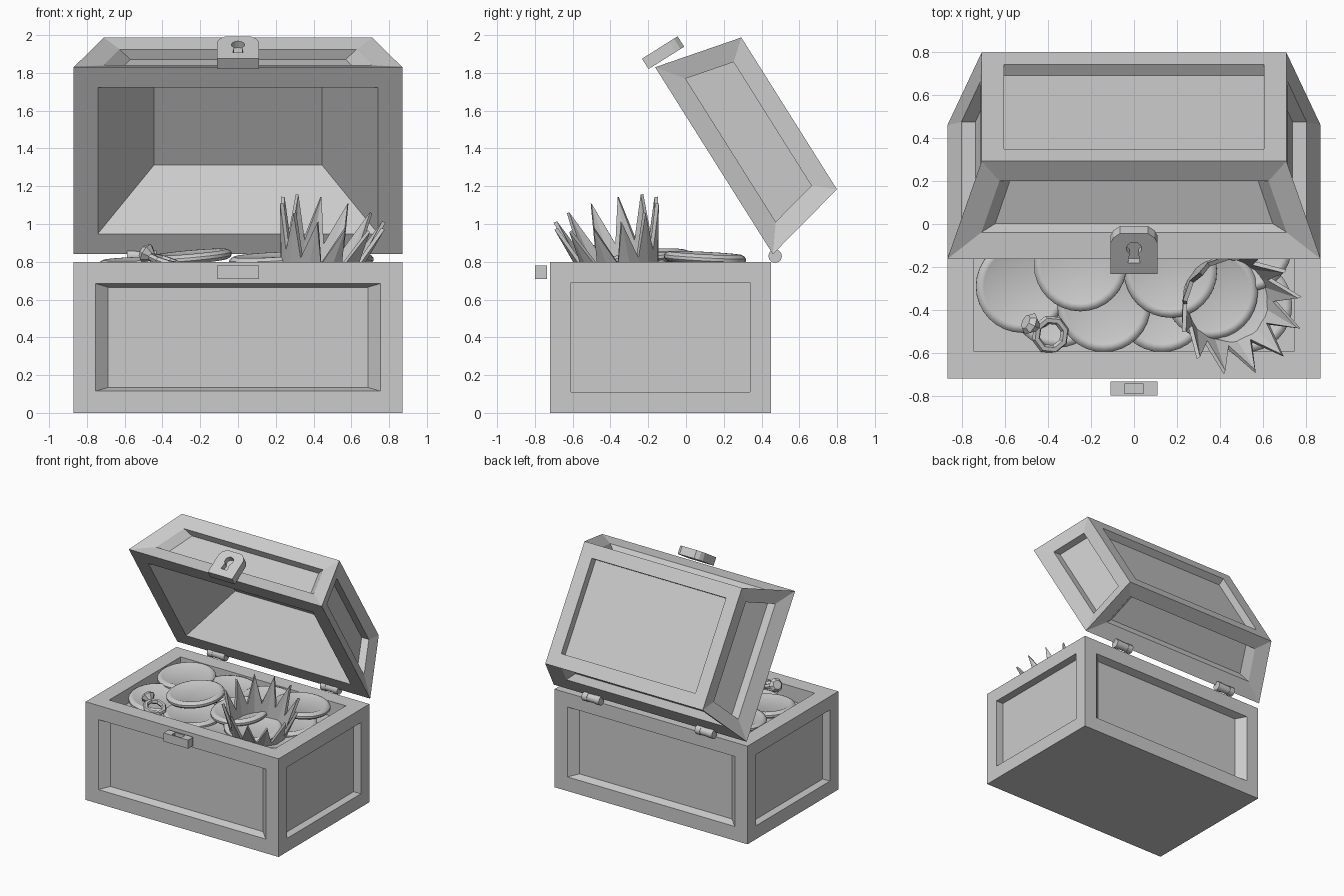
import bpy, bmesh, math
from mathutils import Matrix, Vector

if "Cube" in bpy.data.objects:
    bpy.data.objects.remove(bpy.data.objects["Cube"])

LID = Matrix.Translation((0, 0.46, 0.84)) @ Matrix.Rotation(math.radians(-57.8), 4, 'X')


def finish(name, bm, matrix=None, smooth=False):
    bmesh.ops.recalc_face_normals(bm, faces=bm.faces)
    me = bpy.data.meshes.new(name)
    bm.to_mesh(me)
    bm.free()
    if matrix is not None:
        me.transform(matrix)
    ob = bpy.data.objects.new(name, me)
    bpy.context.collection.objects.link(ob)
    if smooth:
        activate(ob)
        bpy.ops.object.shade_smooth_by_angle(angle=math.radians(35))
    return ob


def activate(ob):
    bpy.ops.object.select_all(action='DESELECT')
    ob.select_set(True)
    bpy.context.view_layer.objects.active = ob


def recess(bm, direction, margin, depth, scale=(1, 1, 1), dish=0):
    """Inset the outer face looking along direction (frame dished by dish) and sink it."""
    d = Vector(direction)
    face = max(bm.faces, key=lambda f: (f.normal.dot(d) > 0.7, f.calc_center_median().dot(d)))
    bmesh.ops.inset_individual(bm, faces=[face], thickness=margin, use_even_offset=True)
    for v in face.verts:
        v.co -= d * dish
    face = bmesh.ops.extrude_discrete_faces(bm, faces=[face])['faces'][0]
    c = face.calc_center_median()
    for v in face.verts:
        o = v.co - c
        v.co = c + Vector([o[i] * scale[i] for i in range(3)]) - d * depth
    bm.normal_update()


def shell(name, bottom, top, height, y_mid, z0, opening, dish, matrix=None):
    """Tapered box with panelled sides and an open hollow."""
    bm = bmesh.new()
    bmesh.ops.create_cube(bm, size=2)
    for v in bm.verts:
        sx, sy = top if v.co.z > 0 else bottom
        v.co = (v.co.x * sx, v.co.y * sy + y_mid, z0 + (height if v.co.z > 0 else 0))
    bm.normal_update()
    for s in (-1, 1):
        recess(bm, (s, 0, 0), 0.11, 0.065, dish=dish)
        recess(bm, (0, s, 0), 0.115, 0.06, (0.91, 0.93, 0.93), dish)
    for args in opening:
        recess(bm, *args)
    return finish(name, bm, matrix)


def prism(name, outline, y0, y1, matrix=None):
    """Extrude an (x, z) outline along y."""
    bm = bmesh.new()
    f = bm.faces.new([bm.verts.new((x, y0, z)) for x, z in outline])
    new = bmesh.ops.extrude_face_region(bm, geom=[f])['geom']
    for v in new:
        if isinstance(v, bmesh.types.BMVert):
            v.co.y = y1
    return finish(name, bm, matrix)


def cut(ob, cutter):
    m = ob.modifiers.new("cut", 'BOOLEAN')
    m.object = cutter
    m.solver = 'EXACT'
    activate(ob)
    bpy.ops.object.modifier_apply(modifier=m.name)
    bpy.data.objects.remove(cutter)


# Chest body and open lid
shell("chest_body", (0.87, 0.585), (0.87, 0.585), 0.8, -0.135, 0,
      [((0, 0, 1), 0.125, 0.12)], 0)
shell("chest_lid", (0.87, 0.585), (0.71, 0.475), 0.47, -0.585, 0,
      [((0, 0, 1), 0.105, 0.06), ((0, 0, -1), 0.13, -0.0, (1, 1, 1))][:1]
      + [((0, 0, -1), 0.128, -(-0.37), (0.6, 0.57, 1))], 0.03, LID)

# Lock plate with keyhole, hanging from the lid front
half = [(0.11, -0.035), (0.11, 0.135), (0.095, 0.165), (0.065, 0.188)]
lock = prism("lock_plate", half + [(-x, z) for x, z in reversed(half)], -1.245, -1.18, LID)
arc = [(0.035 * math.cos(math.radians(a)), 0.105 + 0.035 * math.sin(math.radians(a)))
       for a in range(-55, 236, 29)]
cut(lock, prism("keyhole_cutter", [(-0.028, 0.025), (0.028, 0.025)] + arc, -1.3, -1.205, LID))

# Clasp loop on the body front
rect = lambda x, z0, z1: [(-x, z0), (x, z0), (x, z1), (-x, z1)]
clasp = prism("clasp_loop", rect(0.11, 0.71, 0.78), -0.80, -0.735)
cut(clasp, prism("clasp_cutter", rect(0.045, 0.735, 0.9), -0.79, -0.745))

# Hinges: three knuckles each
for side in (-1, 1):
    bm = bmesh.new()
    for off, r, length in ((-0.055, 0.036, 0.045), (0, 0.033, 0.065), (0.055, 0.036, 0.045)):
        bmesh.ops.create_cone(bm, cap_ends=True, segments=12, radius1=r, radius2=r, depth=length,
                              matrix=Matrix.Translation((side * 0.51 + off, 0.472, 0.83))
                              @ Matrix.Rotation(math.pi / 2, 4, 'Y'))
    finish("hinge", bm, smooth=True)


def make_coin():
    """Lathe a coin with a softly raised rim."""
    half = [(0, 0.017), (0.165, 0.017), (0.18, 0.024), (0.193, 0.026), (0.207, 0.02), (0.217, 0.008)]
    prof = half + [(r, -z) for r, z in reversed(half)]
    bm = bmesh.new()
    vs = [bm.verts.new((r, 0, z)) for r, z in prof]
    es = [bm.edges.new(p) for p in zip(vs, vs[1:])]
    bmesh.ops.spin(bm, geom=vs + es, axis=(0, 0, 1), cent=(0, 0, 0), angle=math.tau, steps=32)
    bmesh.ops.remove_doubles(bm, verts=bm.verts, dist=0.0005)
    return finish("coin", bm, smooth=True)


# Pile of coins: x, y, z, tilt about x and y in degrees
coins = [(-0.52, 0.08, 0.79, 3, -2), (-0.25, -0.19, 0.825, 3, -5), (0.17, -0.22, 0.81, 4, -3),
         (0.50, 0.10, 0.82, -3, 2), (-0.14, 0.11, 0.77, 0, 4), (0.16, 0.12, 0.76, 3, 0),
         (-0.52, -0.29, 0.75, 3, 3), (-0.14, -0.38, 0.76, 2, 0), (0.13, -0.38, 0.73, 0, 3),
         (0.36, -0.32, 0.77, 5, 5), (0.52, -0.38, 0.73, 0, 2), (0.52, -0.10, 0.76, 4, 0),
         (-0.36, -0.36, 0.71, 0, 0), (-0.34, 0.11, 0.72, 0, 3), (0.36, 0.10, 0.71, 2, 0)]
coin = make_coin()
for i, (x, y, z, ax, ay) in enumerate(coins):
    ob = coin if i == 0 else coin.copy()
    if i:
        bpy.context.collection.objects.link(ob)
    ob.location = (x, y, z)
    ob.rotation_euler = (math.radians(ax), math.radians(ay), 0)

# Spiked crown, flared and leaning to the front right
bm = bmesh.new()
N = 24
low, high = [], []
for i in range(N):
    a = math.tau * i / N
    r, h = (0.295, 0.38) if i % 2 else (0.225, 0.15)
    low.append(bm.verts.new((0.19 * math.cos(a), 0.19 * math.sin(a), 0)))
    high.append(bm.verts.new((r * math.cos(a), r * math.sin(a), h)))
for i in range(N):
    j = (i + 1) % N
    bm.faces.new((low[i], low[j], high[j], high[i]))
lean = Matrix.Rotation(math.radians(20), 4, Vector((0.707, 0.707, 0)))
crown = finish("crown", bm, Matrix.Translation((0.41, -0.33, 0.70)) @ lean)
m = crown.modifiers.new("thickness", 'SOLIDIFY')
m.thickness = 0.02
m.offset = -1

# Jewelled ring: octagonal band and faceted stone
bpy.ops.mesh.primitive_torus_add(major_segments=8, minor_segments=6, major_radius=0.072,
                                 minor_radius=0.02, location=(-0.39, -0.515, 0.805),
                                 rotation=(0.2, 0.25, 0.3))
bpy.context.object.name = "ring_band"
bm = bmesh.new()
for z, d, r1, r2 in ((-0.03, 0.06, 0.008, 0.055), (0.0125, 0.025, 0.055, 0.035)):
    bmesh.ops.create_cone(bm, cap_ends=True, segments=8, radius1=r1, radius2=r2, depth=d,
                          matrix=Matrix.Translation((0, 0, z)))
axis = Vector((-0.85, 0.4, 0.5)).to_track_quat('Z', 'Y').to_matrix().to_4x4()
finish("ring_stone", bm, Matrix.Translation((-0.485, -0.465, 0.845)) @ axis)
